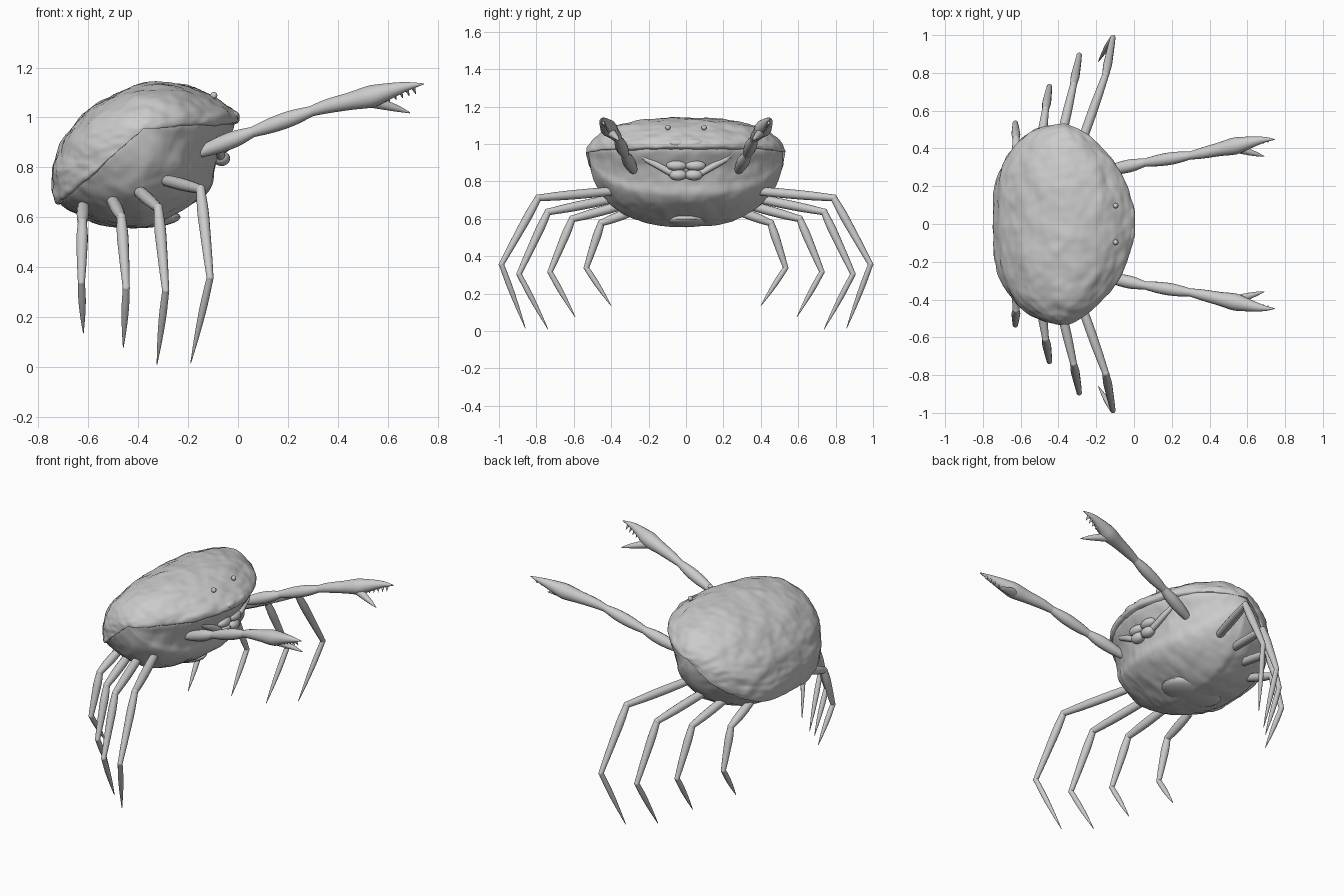
import bpy, bmesh, math
from mathutils import Vector, noise

if "Cube" in bpy.data.objects:
    bpy.data.objects.remove(bpy.data.objects["Cube"])

HALF = 0.53            # half width of the body
CX, CZ = -0.38, 0.955  # point the body slices shrink towards


def finish(bm, name, mirror=False, angle=50):
    bmesh.ops.remove_doubles(bm, verts=bm.verts, dist=0.0003)
    bmesh.ops.recalc_face_normals(bm, faces=bm.faces)
    me = bpy.data.meshes.new(name)
    bm.to_mesh(me)
    bm.free()
    ob = bpy.data.objects.new(name, me)
    bpy.context.collection.objects.link(ob)
    if mirror:
        m = ob.modifiers.new("mirror", 'MIRROR')
        m.use_axis = (False, True, False)
    bpy.ops.object.select_all(action='DESELECT')
    ob.select_set(True)
    bpy.context.view_layer.objects.active = ob
    bpy.ops.object.shade_smooth_by_angle(angle=math.radians(angle))
    return ob


def spline(pts, steps):
    """Smooth curve through points of any dimension."""
    pts = [Vector(p) for p in pts]
    pts = [2 * pts[0] - pts[1]] + pts + [2 * pts[-1] - pts[-2]]
    out = []
    for a, b, c, d in zip(pts, pts[1:], pts[2:], pts[3:]):
        for i in range(steps):
            t = i / steps
            out.append(0.5 * (2 * b + (c - a) * t + (2 * a - 5 * b + 4 * c - d) * t * t
                              + (3 * b - a - 3 * c + d) * t ** 3))
    return out + [pts[-2]]


def shell(name, profile, grow, rough, scale):
    """Loft a side profile across the body, shrinking it towards both flanks."""
    bm = bmesh.new()
    prof = spline(profile, 10)
    n = 110
    rows = []
    for i in range(n + 1):
        s = math.sin(math.pi * (i / n - 0.5))
        r = min(abs(s), 1)
        kz = max(0, 1 - r ** 2.6) ** 0.5
        kf = max(0, 1 - r ** 1.8) ** 0.6
        row = []
        for x, z in prof:
            dx, dz = x - CX, z - CZ
            row.append(bm.verts.new((CX + dx * (kf if dx > 0 else kz) * grow,
                                     s * HALF * grow, CZ + dz * kz * grow)))
        rows.append(row)
    for a, b in zip(rows, rows[1:]):
        for j in range(len(prof) - 1):
            bm.faces.new((a[j], a[j + 1], b[j + 1], b[j]))
    bmesh.ops.remove_doubles(bm, verts=bm.verts, dist=0.0003)
    bmesh.ops.recalc_face_normals(bm, faces=bm.faces)
    bm.normal_update()
    # uneven, weathered surface
    for v, nrm in [(v, v.normal.copy()) for v in bm.verts]:
        p = Vector((v.co.x * scale[0], v.co.y * scale[1], v.co.z * scale[2]))
        v.co += nrm * rough * (noise.noise(p) + 0.5 * noise.noise(p * 2.3))
    return finish(bm, name)


def tube(name, path, sides=14, mirror=True, flat=1.0):
    """Round limb through (x, y, z, radius) stations."""
    bm = bmesh.new()
    P = [Vector(p[:3]) for p in path]
    rings = []
    for i, p in enumerate(path):
        t = Vector((0, 0, 0))
        if i:
            t += (P[i] - P[i - 1]).normalized()
        if i < len(P) - 1:
            t += (P[i + 1] - P[i]).normalized()
        t.normalize()
        u = t.cross(Vector((1, 0.2, 0)) if abs(t.z) > 0.5 or abs(t.y) > 0.6 else Vector((0, 0, 1))).normalized()
        if rings and u.dot(last) < 0:
            u = -u
        last = u
        w = t.cross(u)
        rings.append([bm.verts.new(P[i] + p[3] * (math.cos(a) * u * flat + math.sin(a) * w))
                      for a in (2 * math.pi * k / sides for k in range(sides))])
    for a, b in zip(rings, rings[1:]):
        for k in range(sides):
            bm.faces.new((a[k], a[(k + 1) % sides], b[(k + 1) % sides], b[k]))
    bm.faces.new(rings[0])
    bm.faces.new(rings[-1])
    return finish(bm, name, mirror)


def segment(name, a, b, radii, **kw):
    """Straight limb segment with radii spread evenly along it."""
    a, b = Vector(a), Vector(b)
    rs = spline([(r, 0) for r in radii], 4)
    n = len(rs) - 1
    return tube(name, [(*a.lerp(b, i / n), max(r[0], 0.0015)) for i, r in enumerate(rs)], **kw)


def ball(name, loc, size, mirror=True):
    bm = bmesh.new()
    bmesh.ops.create_uvsphere(bm, u_segments=20, v_segments=12, radius=1)
    for v in bm.verts:
        v.co = Vector(loc) + Vector([c * s for c, s in zip(v.co, size)])
    return finish(bm, name, mirror)


# body: domed carapace overlapping the underside at the rim
shell("carapace", [(-.69, .675), (-.728, .655), (-.745, .72), (-.742, .80), (-.70, .91),
                   (-.61, 1.02), (-.47, 1.105), (-.33, 1.14), (-.19, 1.123), (-.09, 1.078),
                   (-.008, 1.022), (.003, .985), (-.03, .968)], 1.0, 0.009, (9, 9, 16))
shell("underside", [(-.70, .69), (-.718, .65), (-.63, .60), (-.51, .562), (-.43, .553),
                    (-.35, .560), (-.19, .64), (-.105, .715), (-.088, .79), (-.06, .87),
                    (-.015, .95), (-.01, .985)], 0.985, 0.006, (8, 14, 8))
ball("abdomen_flap", (-.42, 0, .60), (.19, .13, .045), False)

# face: eyes, mouth plates, brow ridges
ball("eye", (-.097, .097, 1.088), (.014, .014, .014))
ball("rostrum", (-.02, .045, 1.005), (.026, .05, .022))
ball("mouth_plate", (-.066, .042, .835), (.034, .048, .03))
ball("mouth_upper_plate", (-.062, .05, .885), (.032, .055, .028))
tube("face_ridge", [(-.10, .27, .965, .004), (-.085, .21, .915, .014),
                    (-.078, .15, .885, .018), (-.07, .08, .845, .018), (-.07, .03, .83, .01)])

# claw arms
segment("claw_upper_arm", (-.15, .28, .86), (.06, .326, .942), (.022, .032, .033, .021))
segment("claw_forearm", (.055, .325, .94), (.295, .362, 1.025), (.021, .031, .032, .021))
tube("claw_palm", spline([(.285, .36, 1.022, .020), (.36, .375, 1.045, .029),
                          (.45, .395, 1.065, .036), (.53, .412, 1.083, .045),
                          (.58, .424, 1.098, .038), (.65, .44, 1.118, .024),
                          (.70, .447, 1.128, .013), (.745, .448, 1.134, .002)], 4))
tube("claw_moving_finger", spline([(.53, .405, 1.065, .026), (.58, .39, 1.052, .021),
                                   (.64, .372, 1.035, .013), (.69, .358, 1.018, .002)], 4))
for i in range(5):
    x = .60 + i * .026
    top = Vector((x, .424 + i * .005, 1.085 + i * .008))
    segment("claw_tooth", top, top + Vector((.008, -.012, -.022)), (.009, .005, .001), sides=8)

# walking legs: hip, knee, ankle, tip
legs = {
    "first": ((-.30, .37, .75), (-.15, .79, .712), (-.112, .987, .357), (-.19, .858, .013)),
    "second": ((-.41, .35, .715), (-.32, .738, .637), (-.29, .893, .305), (-.325, .738, .01)),
    "third": ((-.51, .31, .68), (-.468, .608, .60), (-.448, .727, .316), (-.46, .593, .076)),
    "fourth": ((-.62, .26, .65), (-.624, .453, .578), (-.628, .533, .338), (-.62, .40, .135)),
}
for name, (hip, knee, ankle, tip) in legs.items():
    segment(name + "_leg_thigh", hip, knee, (.022, .025, .024, .018))
    ball(name + "_leg_knee", knee, (.019, .019, .019))
    segment(name + "_leg_shin", knee, ankle, (.018, .023, .021, .018, .014))
    ball(name + "_leg_ankle", ankle, (.0145, .0145, .0145))
    segment(name + "_leg_foot", ankle, tip, (.014, .015, .010, .0015))
